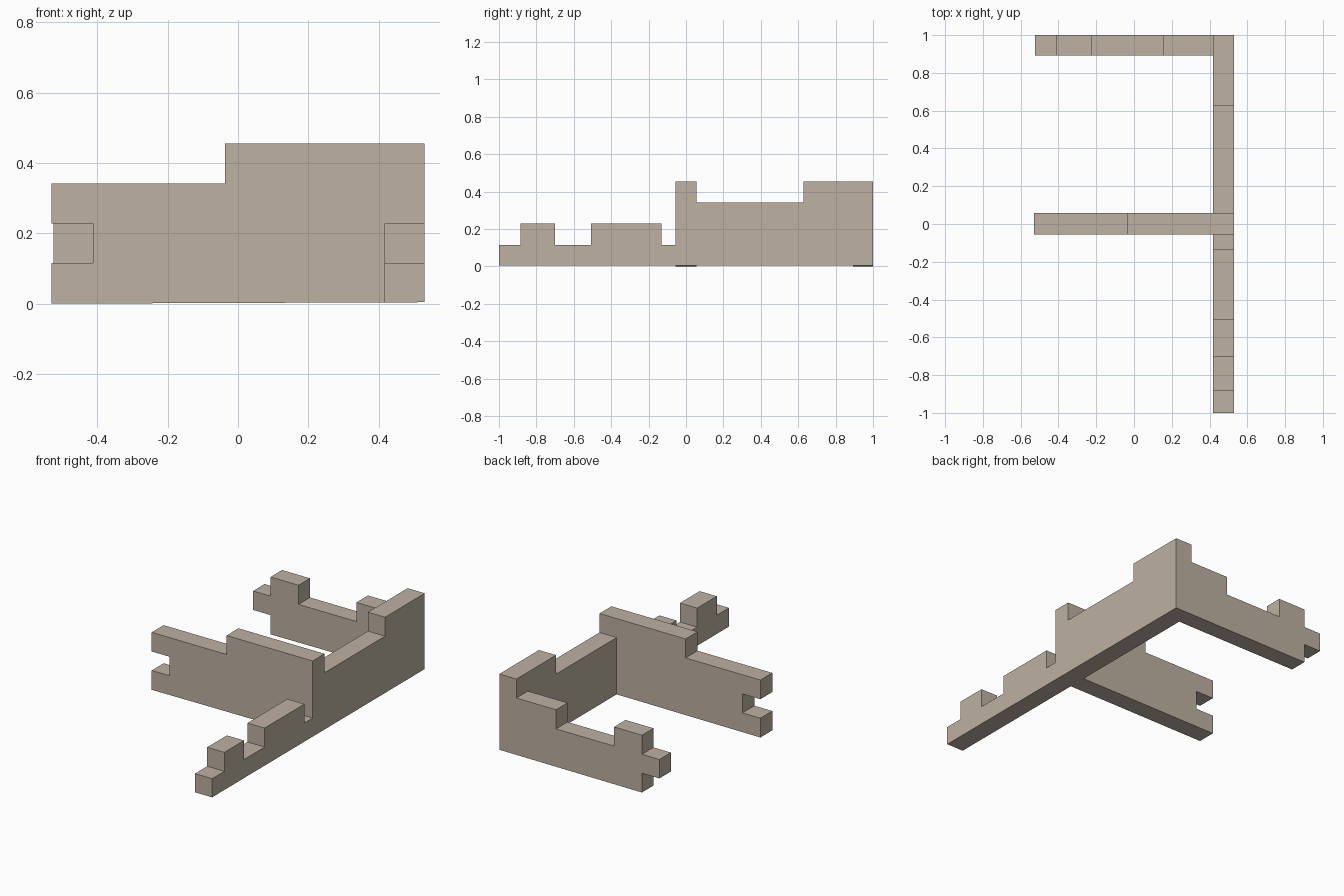
import bpy, bmesh

if "Cube" in bpy.data.objects:
    bpy.data.objects.remove(bpy.data.objects["Cube"])

stone = bpy.data.materials.new("warm_beige")
stone.diffuse_color = (0.51, 0.44, 0.36, 1)
stone.use_nodes = True
stone.node_tree.nodes["Principled BSDF"].inputs["Base Color"].default_value = stone.diffuse_color

INNER, OUTER = 0.417, 0.53          # long wall thickness span in x
LOW, MID, HIGH, TOP = 0.115, 0.228, 0.342, 0.455


def base_z(x):
    # the underside rises very slightly toward the long wall
    return 0.004 * (x + 0.53) / 1.06


def wall(name, outline, extrude, open_end=None):
    """Solid from a flat outline; open_end drops the hidden face at a joint."""
    bm = bmesh.new()
    face = bm.faces.new([bm.verts.new(p) for p in outline])
    res = bmesh.ops.extrude_face_region(bm, geom=[face])
    moved = [g for g in res["geom"] if isinstance(g, bmesh.types.BMVert)]
    bmesh.ops.translate(bm, verts=moved, vec=extrude)
    for v in bm.verts:
        if v.co.z < 0.01:
            v.co.z = base_z(v.co.x)
    bmesh.ops.recalc_face_normals(bm, faces=bm.faces)
    if open_end is not None:
        bmesh.ops.delete(bm, geom=[f for f in bm.faces if all(
            abs(v.co.x - open_end) < 1e-5 for v in f.verts)], context='FACES')
    me = bpy.data.meshes.new(name)
    bm.to_mesh(me)
    bm.free()
    me.materials.append(stone)
    obj = bpy.data.objects.new(name, me)
    bpy.context.collection.objects.link(obj)
    return obj


def steps(spans):
    """Stepped skyline as (position, height) pairs from (start, end, height) spans."""
    return [p for a, b, h in spans for p in ((a, h), (b, h))]


# Long ruined wall with its stepped top
sky = steps([(-1, -0.885, LOW), (-0.885, -0.70, MID), (-0.70, -0.507, LOW),
             (-0.507, -0.132, MID), (-0.132, -0.055, LOW), (-0.055, 0.057, TOP),
             (0.057, 0.627, HIGH), (0.627, 1, TOP)])
wall("long_wall", [(INNER, y, z) for y, z in [(-1, 0)] + sky + [(1, 0)]],
     (OUTER - INNER, 0, 0))

# Middle wall with a notch in its free end
sky = steps([(-0.53, -0.037, HIGH), (-0.037, INNER, TOP)])
notch = [(-0.53, 0), (-0.53, LOW), (-0.412, LOW), (-0.412, MID), (-0.53, MID)]
wall("middle_wall", [(x, -0.055, z) for x, z in notch + sky + [(INNER, 0)]],
     (0, 0.112, 0), INNER)

# Back wall with a projecting block on its free end
sky = steps([(-0.41, -0.226, HIGH), (-0.226, 0.156, MID), (0.156, INNER, HIGH)])
tab = [(-0.41, 0), (-0.41, LOW), (-0.525, LOW), (-0.525, MID), (-0.41, MID)]
wall("back_wall", [(x, 0.892, z) for x, z in tab + sky + [(INNER, 0)]],
     (0, 0.108, 0), INNER)
